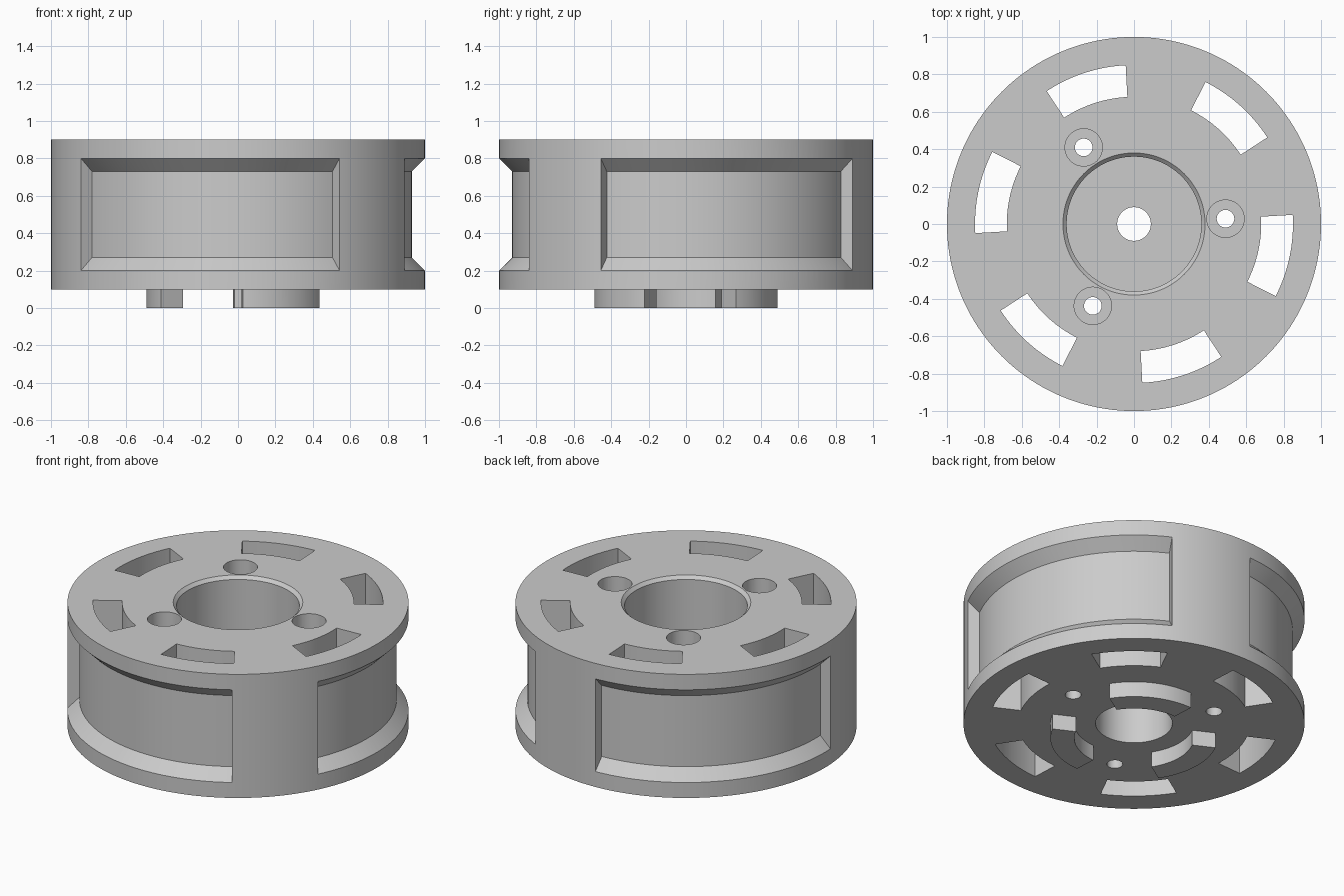
import bpy, bmesh, math

if "Cube" in bpy.data.objects:
    bpy.data.objects.remove(bpy.data.objects["Cube"])

grey = bpy.data.materials.new("plain grey")
grey.diffuse_color = (0.6, 0.6, 0.6, 1)
grey.use_nodes = True
grey.node_tree.nodes["Principled BSDF"].inputs["Base Color"].default_value = grey.diffuse_color


def sweep(bm, profile, a0=0.0, a1=360.0, steps=160, centre=(0, 0)):
    """Turn a closed (radius, height) profile about z, fully or through an arc."""
    full = abs(a1 - a0) >= 360
    rings, new = [], []
    for i in range(steps if full else steps + 1):
        a = math.radians(a0 + (a1 - a0) * i / steps)
        rings.append([bm.verts.new((centre[0] + r * math.cos(a),
                                    centre[1] + r * math.sin(a), z)) for r, z in profile])
        new += rings[-1]
    n = len(profile)
    for i in range(steps):
        p, q = rings[i], rings[(i + 1) % len(rings)]
        for j in range(n):
            k = (j + 1) % n
            if profile[j][0] == 0 and profile[k][0] == 0:
                continue
            bm.faces.new((p[j], q[j], q[k], p[k]))
    if not full:
        bm.faces.new(rings[0])
        bm.faces.new(rings[-1])
    bmesh.ops.remove_doubles(bm, verts=new, dist=1e-5)


def make(name, bm):
    bmesh.ops.recalc_face_normals(bm, faces=bm.faces)
    mesh = bpy.data.meshes.new(name)
    bm.to_mesh(mesh)
    bm.free()
    mesh.materials.append(grey)
    ob = bpy.data.objects.new(name, mesh)
    bpy.context.collection.objects.link(ob)
    return ob


def combine(target, tool, operation):
    mod = target.modifiers.new(tool.name, 'BOOLEAN')
    mod.operation, mod.solver, mod.object = operation, 'EXACT', tool
    bpy.context.view_layer.objects.active = target
    bpy.ops.object.modifier_apply(modifier=mod.name)
    bpy.data.objects.remove(tool)


# Drum with stepped centre bore and a thin web
bm = bmesh.new()
sweep(bm, [(1, .1), (1, .9), (.38, .9), (.36, .88), (.36, .5), (.09, .5), (.09, .4), (.225, .4), (.225, .1)])
drum = make("wheel_drum", bm)

# Drive dogs under the drum
bm = bmesh.new()
for i in range(3):
    sweep(bm, [(.35, 0), (.49, 0), (.49, .15), (.35, .15)], 33 + 120 * i, 93 + 120 * i, 30)
combine(drum, make("drive_dogs", bm), 'UNION')

# Wide rim pockets with sloping top and bottom edges
bm = bmesh.new()
for i in range(3):
    sweep(bm, [(.93, .27), (1.05, .15), (1.05, .85), (.93, .73)], -27.1 + 120 * i, 62.9 + 120 * i, 40)
combine(drum, make("rim_pockets", bm), 'DIFFERENCE')

# Curved slots right through
bm = bmesh.new()
for i in range(6):
    sweep(bm, [(.68, 0), (.85, 0), (.85, 1), (.68, 1)], -27 + 60 * i, 3.3 + 60 * i, 16)
combine(drum, make("curved_slots", bm), 'DIFFERENCE')

# Counterbored screw holes
bm = bmesh.new()
for i in range(3):
    a = math.radians(3.3 + 120 * i)
    sweep(bm, [(0, 0), (.047, 0), (.047, .5), (.1, .5), (.1, 1), (0, 1)], steps=48,
          centre=(.49 * math.cos(a), .49 * math.sin(a)))
combine(drum, make("screw_holes", bm), 'DIFFERENCE')

# Smooth curves, sharp edges
drum.select_set(True)
bpy.context.view_layer.objects.active = drum
bpy.ops.object.shade_smooth_by_angle(angle=math.radians(25))
